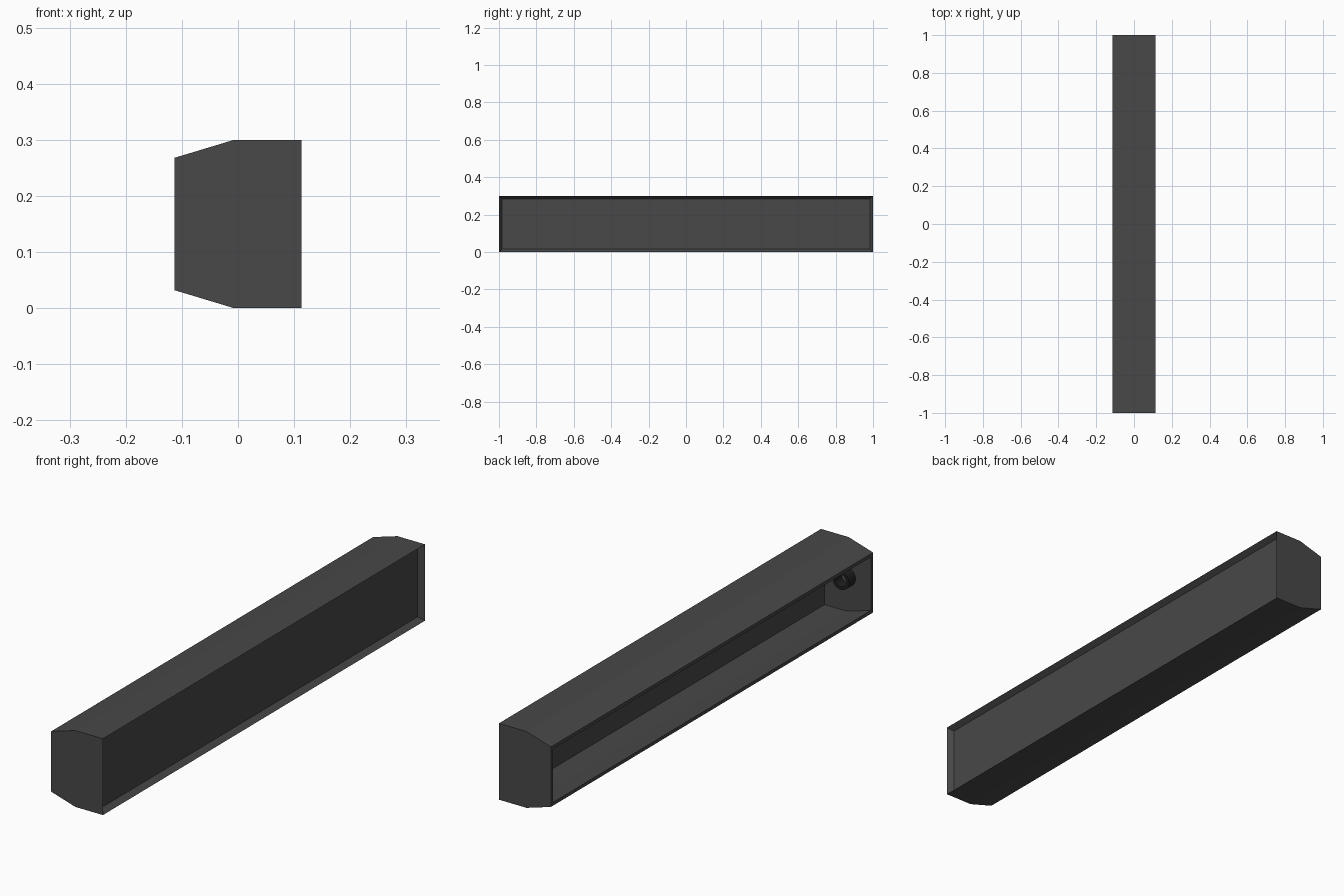
import bpy, bmesh
from math import pi
from mathutils import Matrix

if "Cube" in bpy.data.objects:
    bpy.data.objects.remove(bpy.data.objects["Cube"])

HEIGHT = 0.3


def material(name, value):
    m = bpy.data.materials.new(name)
    m.diffuse_color = (value, value, value, 1)
    m.use_nodes = True
    m.node_tree.nodes["Principled BSDF"].inputs["Base Color"].default_value = m.diffuse_color
    return m


def finish(bm, name, mat):
    bmesh.ops.recalc_face_normals(bm, faces=bm.faces[:])
    mesh = bpy.data.meshes.new(name)
    bm.to_mesh(mesh)
    bm.free()
    ob = bpy.data.objects.new(name, mesh)
    bpy.context.collection.objects.link(ob)
    mesh.materials.append(mat)
    return ob


def loft(bm, loops):
    """Bridge closed point loops in order, return the vertex loops."""
    rings = [[bm.verts.new(p) for p in loop] for loop in loops]
    for a, b in zip(rings, rings[1:]):
        n = len(a)
        for i in range(n):
            j = (i + 1) % n
            bm.faces.new((a[i], a[j], b[j], b[i]))
    return rings


def rect(x, y, z):
    return [(x, -y, z), (x, y, z), (x, y, HEIGHT - z), (x, -y, HEIGHT - z)]


dark = material("dark_grey", 0.065)
black = material("black", 0.015)

# Housing: recessed back panel, outer walls, rim, hollow interior
bm = bmesh.new()
rings = loft(bm, [rect(*s) for s in (
    (0.091, 0.985, 0.015),
    (0.113, 1.0, 0.0),
    (-0.007, 1.0, 0.0),
    (-0.113, 1.0, 0.032),
    (-0.113, 0.987, 0.045),
    (-0.007, 0.987, 0.014),
    (0.089, 0.987, 0.014),
)])
bm.faces.new(rings[0])
bm.faces.new(rings[-1])
finish(bm, "housing", dark)

# Tube sockets: hollow rings on the inner end walls
for side, label in ((-1, "front"), (1, "back")):
    bm = bmesh.new()
    bmesh.ops.create_circle(bm, segments=24, radius=1)
    unit = [v.co.copy() for v in bm.verts]
    bm.clear()
    turn = Matrix.Rotation(pi / 2, 3, 'X')
    loops = []
    for radius, y in ((0.036, 0.987), (0.036, 0.947), (0.025, 0.947),
                      (0.025, 0.987), (0.036, 0.987)):
        loop = []
        for p in unit:
            q = turn @ (p * radius)
            loop.append((q.x - 0.01, side * y, q.z + 0.15))
        loops.append(loop)
    loft(bm, loops)
    bmesh.ops.remove_doubles(bm, verts=bm.verts[:], dist=1e-5)
    ob = finish(bm, label + "_socket", black)
    bpy.ops.object.select_all(action='DESELECT')
    ob.select_set(True)
    bpy.context.view_layer.objects.active = ob
    bpy.ops.object.shade_smooth_by_angle()
